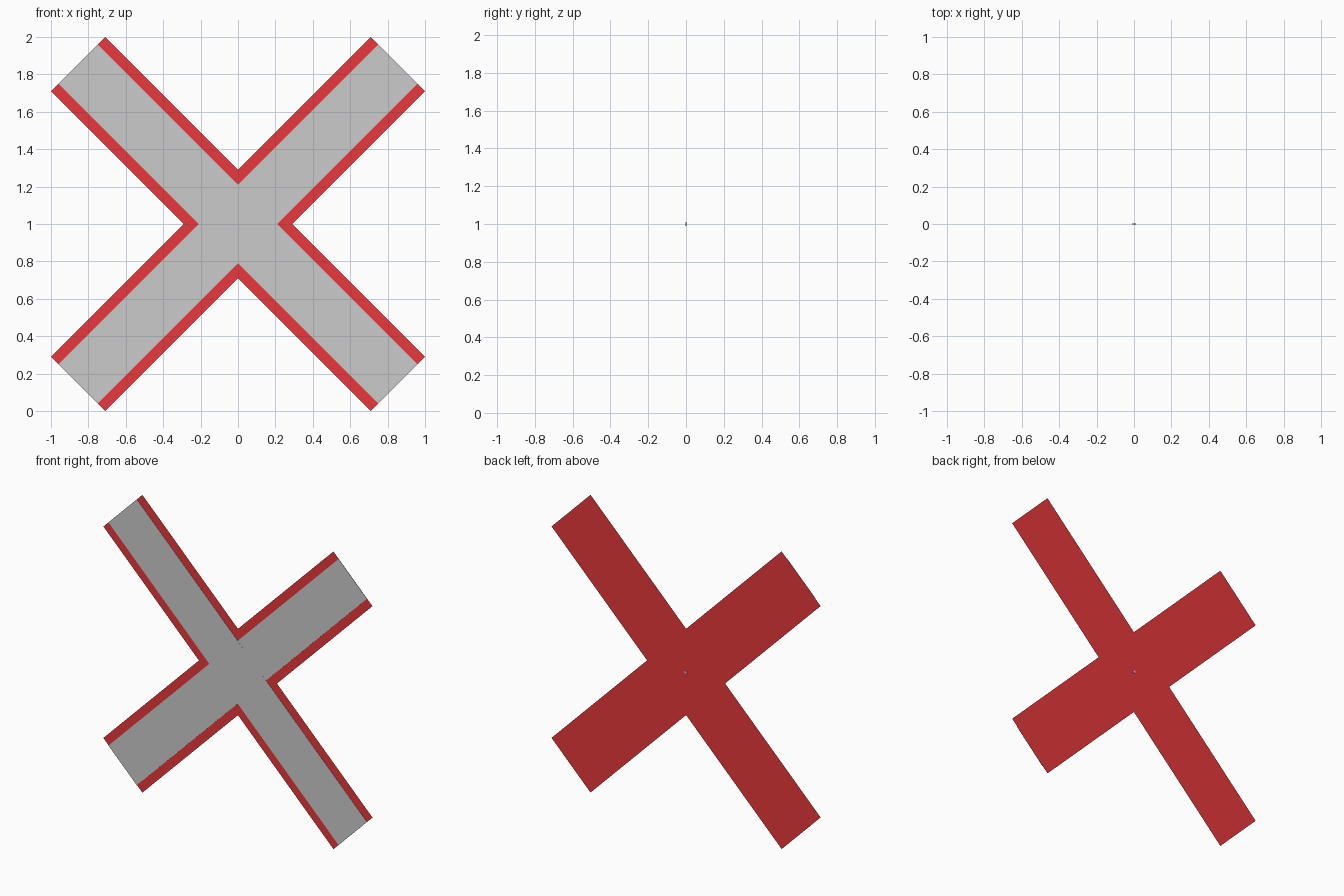
import bpy, math
from mathutils import Matrix

if "Cube" in bpy.data.objects:
    bpy.data.objects.remove(bpy.data.objects["Cube"])

HALF_LEN, CENTRE_Z = 1.209, 1.0

red = bpy.data.materials.new("red_paint")
red.diffuse_color = (0.8, 0.04, 0.045, 1)
red.use_nodes = True
red.node_tree.nodes["Principled BSDF"].inputs["Base Color"].default_value = red.diffuse_color


def plank(name, angle, width, y, thickness=0.0, mat=None):
    """Flat board through the centre, turned in the XZ plane."""
    if thickness:
        bpy.ops.mesh.primitive_cube_add(size=1)
        base = Matrix.Diagonal((2 * HALF_LEN, thickness, width, 1))
    else:
        bpy.ops.mesh.primitive_plane_add(size=1)
        base = (Matrix.Rotation(math.pi / 2, 4, 'X')
                @ Matrix.Diagonal((2 * HALF_LEN, width, 1, 1)))
    ob = bpy.context.object
    ob.name = name
    ob.data.transform(Matrix.Translation((0, y, CENTRE_Z))
                      @ Matrix.Rotation(angle, 4, 'Y') @ base)
    if mat:
        ob.data.materials.append(mat)
    return ob


# Crossed red backing boards with narrower grey faces in front
for i, side in enumerate(("rising", "falling")):
    angle = math.radians(-45 + 90 * i)
    plank(f"red_board_{side}", angle, 0.41, -0.001 + 0.0005 * i, mat=red)
    plank(f"grey_face_{side}", angle, 0.298, -0.0025 - 0.0003 * i, 0.002)

# Small bolt head at the centre of the back
bpy.ops.mesh.primitive_cylinder_add(vertices=8, radius=0.01, depth=0.006,
                                    location=(0, 0.0008, CENTRE_Z),
                                    rotation=(math.pi / 2, 0, 0))
bpy.context.object.name = "centre_bolt"
